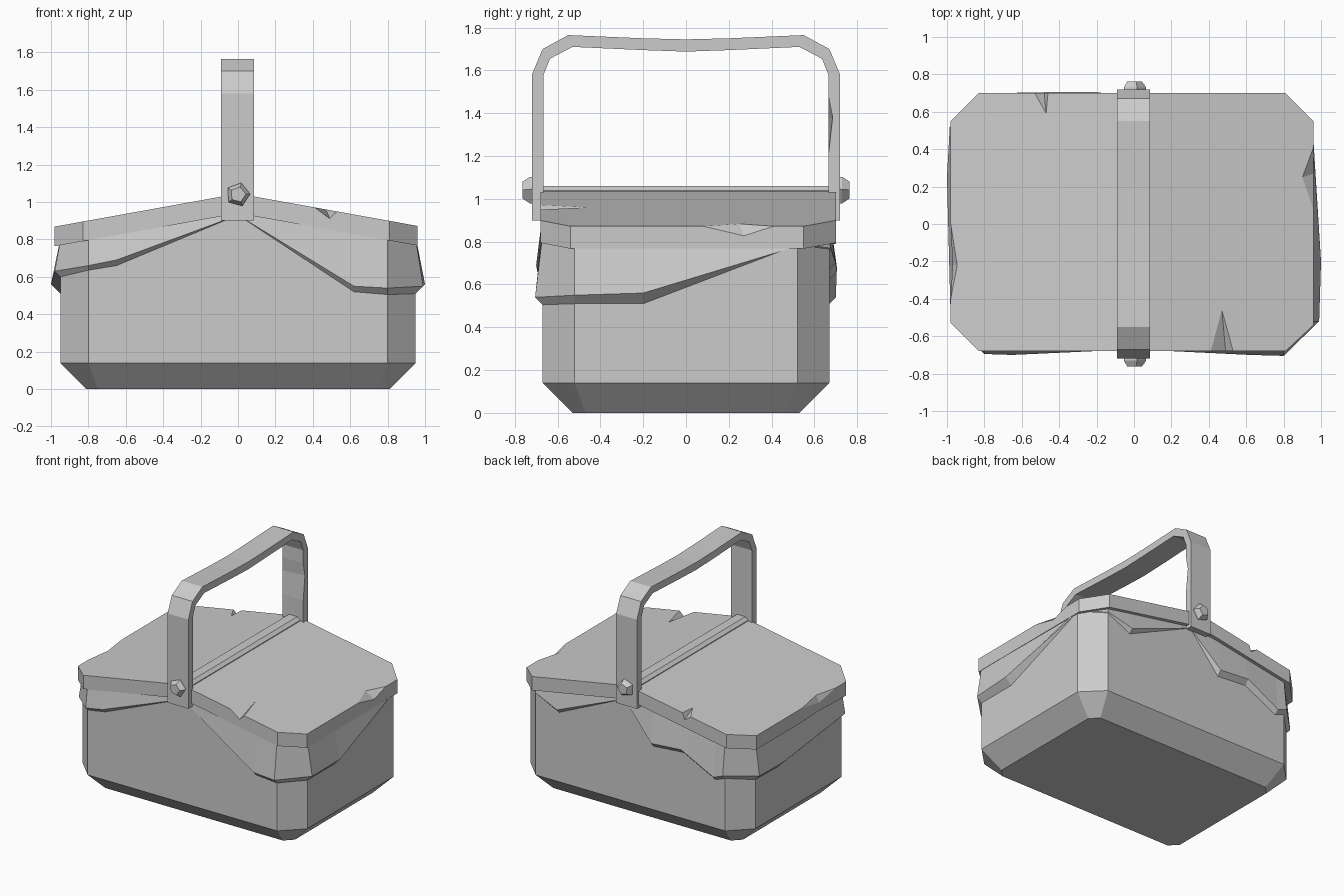
import bpy, bmesh, math

cube = bpy.data.objects.get("Cube")
if cube:
    bpy.data.objects.remove(cube, do_unlink=True)

grey = bpy.data.materials.new("plain_grey")
grey.use_nodes = True
COLOUR = (0.6, 0.6, 0.6, 1)
grey.diffuse_color = COLOUR
grey.node_tree.nodes["Principled BSDF"].inputs["Base Color"].default_value = COLOUR


def finish(bm, name):
    bmesh.ops.recalc_face_normals(bm, faces=bm.faces)
    mesh = bpy.data.meshes.new(name)
    bm.to_mesh(mesh)
    bm.free()
    mesh.materials.append(grey)
    obj = bpy.data.objects.new(name, mesh)
    bpy.context.collection.objects.link(obj)
    return obj


def verts(bm, points):
    return [bm.verts.new(p) for p in points]


def bridge(bm, a, b):
    """Quads between two closed rings."""
    n = len(a)
    for i in range(n):
        j = (i + 1) % n
        bm.faces.new((a[i], a[j], b[j], b[i]))


def loft(name, rings):
    """Closed solid through a list of rings."""
    bm = bmesh.new()
    loops = [verts(bm, r) for r in rings]
    for a, b in zip(loops, loops[1:]):
        bridge(bm, a, b)
    bm.faces.new(loops[0])
    bm.faces.new(loops[-1])
    return finish(bm, name)


def roof(x):
    return 0.93 - 0.17 * abs(x)


def outline(hx, hy, cut):
    """Rectangle with cut corners and a point on the middle of each long side."""
    half = [(0, -hy), (hx - cut, -hy), (hx, cut - hy), (hx, hy - cut), (hx - cut, hy)]
    return half + [(-x, -y) for x, y in half]


# Basket body: bevelled base, straight walls, gabled top
wall = outline(0.95, 0.67, 0.15)
loft("basket_body", [
    [(x, y, 0) for x, y in outline(0.81, 0.53, 0.06)],
    [(x, y, 0.14) for x, y in wall],
    [(x, y, roof(x)) for x, y in wall],
])

# Cloth lining hanging out below the lid: x, y, hem height, flare
HEM = [
    (0, -0.67, 0.93, 0), (0.62, -0.67, 0.55, 0.03), (0.8, -0.67, 0.54, 0.035),
    (0.95, -0.52, 0.55, 0.04), (0.95, -0.2, 0.56, 0.05), (0.95, 0.52, 0.79, 0.005),
    (0.8, 0.67, 0.77, 0.005), (0.6, 0.67, 0.7, 0.03), (0.05, 0.67, 0.92, 0),
    (-0.2, 0.67, 0.66, 0.035), (-0.45, 0.67, 0.68, 0.035), (-0.72, 0.67, 0.54, 0.03),
    (-0.8, 0.67, 0.57, 0.03), (-0.95, 0.52, 0.55, 0.035), (-0.95, 0.25, 0.56, 0.05),
    (-0.95, -0.52, 0.63, 0.03), (-0.8, -0.67, 0.66, 0.025), (-0.65, -0.67, 0.69, 0.03),
]
bm = bmesh.new()
top, hem, under = [], [], []
for x, y, z, flare in HEM:
    ox = math.copysign(flare, x) if abs(x) >= 0.95 else 0
    oy = math.copysign(flare, y) if abs(y) >= 0.67 else 0
    top.append((x + ox * 0.1, y + oy * 0.1, roof(x) + 0.01))
    hem.append((x + ox, y + oy, z))
    under.append((x - ox * 0.1, y - oy * 0.1, z - flare * 1.1))
top, hem, under = verts(bm, top), verts(bm, hem), verts(bm, under)
bridge(bm, top, hem)
bridge(bm, hem, under)
bridge(bm, under, top)
finish(bm, "cloth_lining")


def lid(name, points):
    """Sloped slab; a point with four numbers is a chip with its inner tip."""
    bm = bmesh.new()
    height = lambda x: 1.045 - 0.18 * abs(x)
    low, rim, face = [], [], []
    for p in points:
        x, y = p[:2]
        chipped = len(p) == 4
        low.append(bm.verts.new((x, y, height(x) - 0.105)))
        rim.append(bm.verts.new((x, y, height(x) - (0.045 if chipped else 0))))
        face.append(bm.verts.new((p[2], p[3], height(p[2]))) if chipped else rim[-1])
    bridge(bm, low, rim)
    bm.faces.new(low)
    bm.faces.new(face)
    n = len(points)
    for i in range(n):
        if face[i] is not rim[i]:
            bm.faces.new((rim[i - 1], rim[i], face[i]))
            bm.faces.new((rim[i], rim[(i + 1) % n], face[i]))
    finish(bm, name)


# Two lid flaps with chipped edges
lid("left_lid", [
    (0.05, -0.68), (0.41, -0.68), (0.49, -0.68, 0.47, -0.46), (0.53, -0.68),
    (0.81, -0.68), (0.96, -0.54), (0.96, 0.08), (0.96, 0.27, 0.9, 0.25),
    (0.96, 0.41), (0.96, 0.55), (0.81, 0.7), (0.05, 0.7)])
lid("right_lid", [
    (-0.05, 0.7), (-0.46, 0.7), (-0.48, 0.7, -0.47, 0.59), (-0.53, 0.7),
    (-0.83, 0.7), (-0.98, 0.55), (-0.98, 0), (-0.97, -0.22, -0.945, -0.22),
    (-0.98, -0.4), (-0.98, -0.53), (-0.83, -0.68), (-0.05, -0.68)])

# Hinge bar between the flaps
loft("hinge_bar", [[(x, y, z) for x, z in
                    [(-0.06, 0.9), (0.06, 0.9), (0.06, 1.04), (0.035, 1.06),
                     (-0.035, 1.06), (-0.06, 1.04)]] for y in (-0.665, 0.665)])

# Arched strap handle: cross pairs (outer, inner) along the path
ARCH = [((0.72, 0.9), (0.665, 0.9)), ((0.72, 1.2), (0.665, 1.2)),
        ((0.72, 1.38), (0.665, 1.38)), ((0.72, 1.48), (0.665, 1.48)),
        ((0.72, 1.58), (0.665, 1.58)), ((0.67, 1.7), (0.635, 1.655)),
        ((0.55, 1.765), (0.53, 1.71)), ((0.2, 1.75), (0.2, 1.695))]
path = ARCH + [((0, 1.745), (0, 1.688))] + [
    ((-a[0], a[1]), (-b[0], b[1])) for a, b in reversed(ARCH)]
rings = []
for i, (a, b) in enumerate(path):
    dent = 0.02 if i == 2 else 0    # worn nick inside the back leg
    rings.append([(-0.09, *a), (0.085, *a), (0.085, b[0] + dent, b[1]), (-0.09, *b)])
loft("handle", rings)


# Five-sided rivets at both ends of the handle
def pentagon(radius, y):
    return [(radius * math.cos(a), y, 1.04 + radius * math.sin(a))
            for a in (math.radians(75 + 72 * k) for k in range(5))]


for name, side in (("front_rivet", -1), ("back_rivet", 1)):
    loft(name, [pentagon(0.065, side * 0.7), pentagon(0.065, side * 0.73),
                pentagon(0.042, side * 0.763)])
